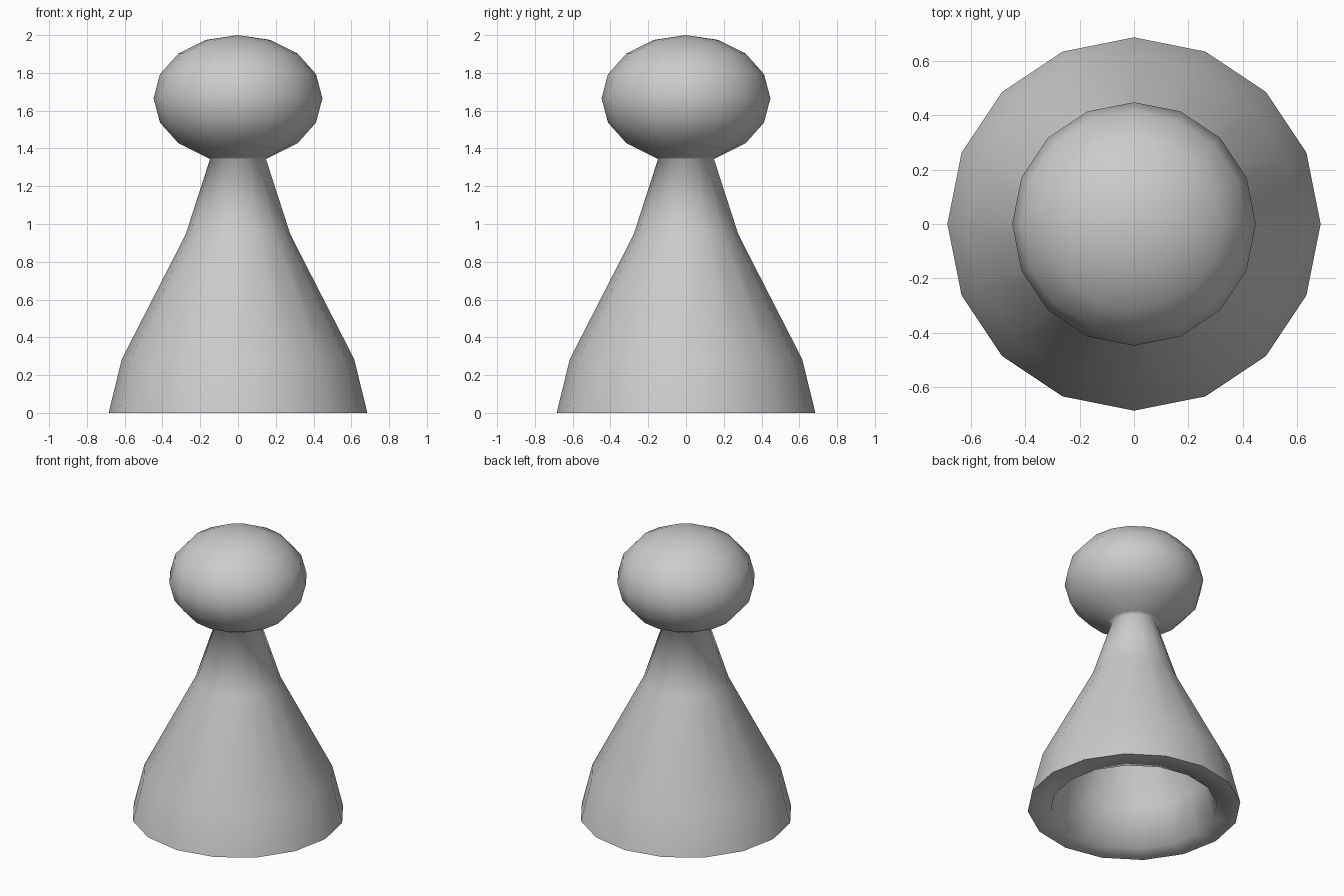
import bpy, bmesh, math

if "Cube" in bpy.data.objects:
    bpy.data.objects.remove(bpy.data.objects["Cube"])

SIDES = 16


def lathe(name, profile, smooth_angle):
    """Revolve (radius, z) points around z; zero radius makes a pole."""
    bm = bmesh.new()
    rings = []
    for r, z in profile:
        if r < 1e-4:
            rings.append([bm.verts.new((0, 0, z))] * SIDES)
        else:
            rings.append([bm.verts.new((r * math.cos(a), r * math.sin(a), z))
                          for a in (2 * math.pi * i / SIDES for i in range(SIDES))])
    for low, high in zip(rings, rings[1:]):
        for i in range(SIDES):
            j = (i + 1) % SIDES
            corners = list(dict.fromkeys((low[i], low[j], high[j], high[i])))
            bm.faces.new(corners)
    bmesh.ops.recalc_face_normals(bm, faces=bm.faces[:])
    mesh = bpy.data.meshes.new(name)
    bm.to_mesh(mesh)
    bm.free()
    obj = bpy.data.objects.new(name, mesh)
    bpy.context.collection.objects.link(obj)
    bpy.ops.object.select_all(action='DESELECT')
    obj.select_set(True)
    bpy.context.view_layer.objects.active = obj
    bpy.ops.object.shade_smooth_by_angle(angle=math.radians(smooth_angle))
    return obj


# hollow inside of the skirt, then the flat rim
hollow = [(0, 1.30), (0.15, 0.91), (0.475, 0.27), (0.535, 0)]
# flared skirt and narrow neck
skirt = [(0.685, 0), (0.615, 0.285), (0.277, 0.945), (0.148, 1.344)]
# flattened ball head, open where it meets the neck
head = [(0.447 * math.cos(a), 1.665 + 0.335 * math.sin(a))
        for a in (math.radians(22.5 * k) for k in range(-3, 5))]

lathe("pawn_body", hollow + skirt + head, 85)
